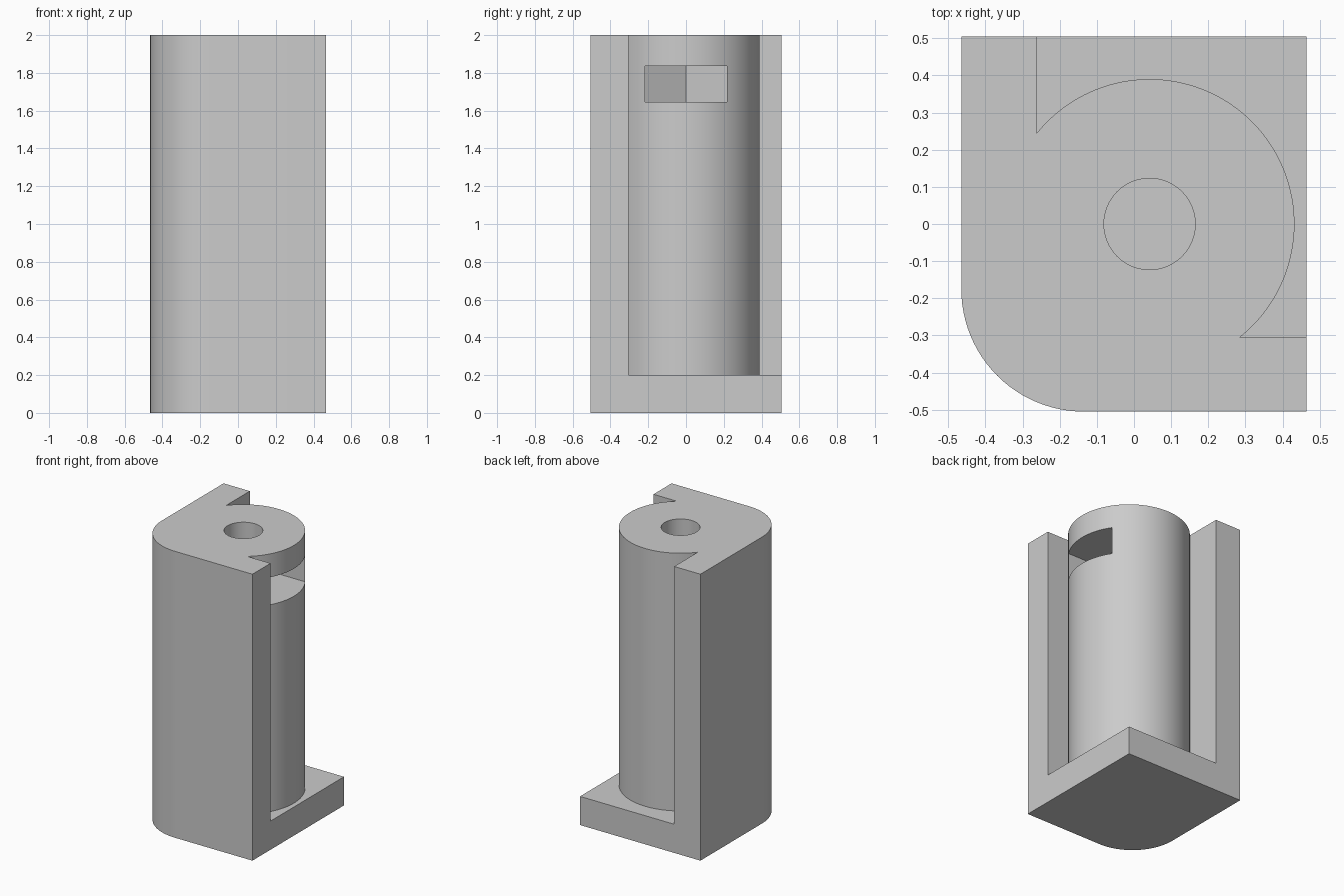
import bpy, bmesh
from math import cos, sin, radians, pi

cube = bpy.data.objects.get("Cube")
if cube:
    bpy.data.objects.remove(cube, do_unlink=True)

grey = bpy.data.materials.new("plain grey")
grey.use_nodes = True
COLOR = (0.6, 0.6, 0.6, 1)
grey.diffuse_color = COLOR
grey.node_tree.nodes["Principled BSDF"].inputs["Base Color"].default_value = COLOR

CX = 0.042            # centre of the round column
R_COLUMN = 0.39
W, D, H = 0.465, 0.505, 2.0


def arc(cx, cy, r, start, end, steps):
    """Points along an arc, angles in degrees."""
    angles = [radians(start + (end - start) * i / steps) for i in range(steps + 1)]
    return [(cx + r * cos(a), cy + r * sin(a)) for a in angles]


def prism(name, outline, z0, z1):
    """Extrude a counter-clockwise outline from z0 to z1."""
    bm = bmesh.new()
    face = bm.faces.new([bm.verts.new((x, y, z0)) for x, y in outline])
    top = bmesh.ops.extrude_face_region(bm, geom=[face])["geom"]
    verts = [g for g in top if isinstance(g, bmesh.types.BMVert)]
    bmesh.ops.translate(bm, verts=verts, vec=(0, 0, z1 - z0))
    bmesh.ops.recalc_face_normals(bm, faces=bm.faces[:])
    mesh = bpy.data.meshes.new(name)
    bm.to_mesh(mesh)
    bm.free()
    mesh.materials.append(grey)
    obj = bpy.data.objects.new(name, mesh)
    bpy.context.collection.objects.link(obj)
    return obj


# Full block with one large rounded corner
r = 0.33
body = prism("bracket_body",
             arc(r - W, r - D, r, 180, 270, 24) + [(W, -D), (W, D), (-W, D)], 0, H)

# Corner recess that leaves the round column and the base plate
recess = prism("recess_cutter",
               [(-0.263, 0.7)] + arc(CX, 0, R_COLUMN, 141.2, -51.5, 72)
               + [(0.7, -0.305), (0.7, 0.7)], 0.2, H + 0.1)

# Screw hole in the top of the column
hole = prism("screw_hole_cutter", arc(CX, 0, 0.123, 0, 352.5, 47), 1.2, H + 0.1)

# Nut slot: hexagonal pocket opened towards the side
flat = 0.217
circum = flat / cos(pi / 6)
slot = prism("nut_slot_cutter",
             [(CX - circum, 0), (CX - circum / 2, -flat), (0.8, -flat),
              (0.8, flat), (CX - circum / 2, flat)], 1.645, 1.837)

for cutter in (recess, hole, slot):
    mod = body.modifiers.new(cutter.name, 'BOOLEAN')
    mod.operation = 'DIFFERENCE'
    mod.solver = 'EXACT'
    mod.object = cutter

# Bake the cuts, drop the cutters
bpy.context.view_layer.update()
graph = bpy.context.evaluated_depsgraph_get()
result = bpy.data.meshes.new_from_object(body.evaluated_get(graph))
body.modifiers.clear()
body.data = result
for cutter in (recess, hole, slot):
    bpy.data.objects.remove(cutter, do_unlink=True)

bpy.ops.object.select_all(action='DESELECT')
body.select_set(True)
bpy.context.view_layer.objects.active = body
bpy.ops.object.shade_smooth_by_angle(angle=radians(30))
